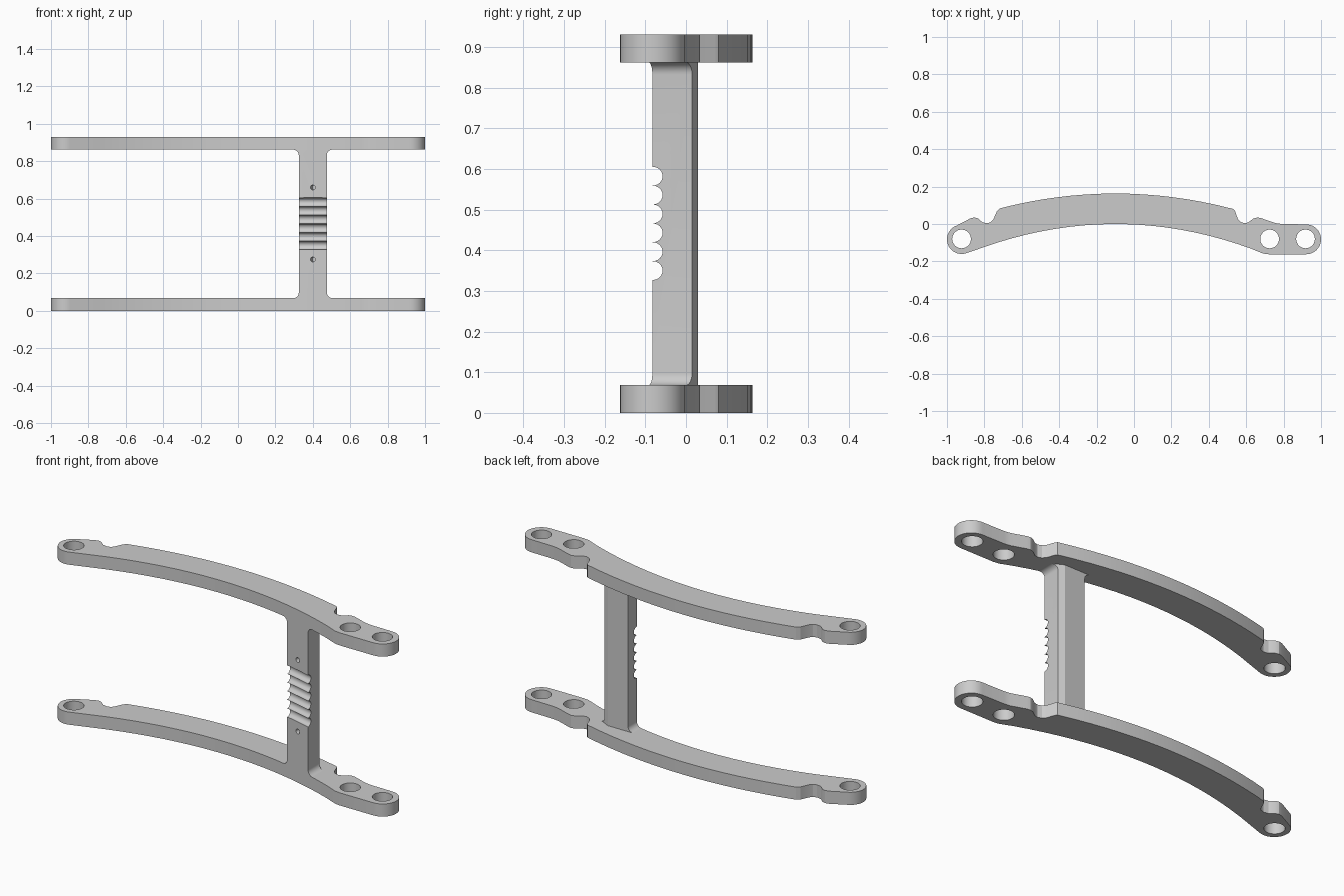
import bpy, bmesh, math
from mathutils import Vector, Matrix

cube = bpy.data.objects.get("Cube")
if cube:
    bpy.data.objects.remove(cube, do_unlink=True)

HEIGHT, THICK = 0.93, 0.068
grey = bpy.data.materials.new("plain grey")
grey.use_nodes = True
GREY = (0.6, 0.6, 0.6, 1)
grey.diffuse_color = GREY
grey.node_tree.nodes["Principled BSDF"].inputs["Base Color"].default_value = GREY


def prism(name, outline, offset):
    """Closed outline of 3D points swept along an offset."""
    bm = bmesh.new()
    face = bm.faces.new([bm.verts.new(p) for p in outline])
    swept = bmesh.ops.extrude_face_region(bm, geom=[face])["geom"]
    bmesh.ops.translate(bm, vec=offset,
                        verts=[g for g in swept if isinstance(g, bmesh.types.BMVert)])
    bmesh.ops.recalc_face_normals(bm, faces=bm.faces)
    return finish(name, bm)


def rod(name, centre, axis, radius, length, sides=32):
    bm = bmesh.new()
    turn = Vector((0, 0, 1)).rotation_difference(Vector(axis)).to_matrix().to_4x4()
    bmesh.ops.create_cone(bm, cap_ends=True, segments=sides, radius1=radius,
                          radius2=radius, depth=length,
                          matrix=Matrix.Translation(centre) @ turn)
    return finish(name, bm)


def finish(name, bm):
    mesh = bpy.data.meshes.new(name)
    bm.to_mesh(mesh)
    bm.free()
    mesh.materials.append(grey)
    obj = bpy.data.objects.new(name, mesh)
    bpy.context.collection.objects.link(obj)
    return obj


def combine(target, tool, operation):
    """Apply a boolean and throw the tool away."""
    tool.hide_render = True
    mod = target.modifiers.new("cut", 'BOOLEAN')
    mod.operation, mod.object, mod.solver = operation, tool, 'EXACT'
    bpy.context.view_layer.objects.active = target
    bpy.ops.object.modifier_apply(modifier=mod.name)
    bpy.data.objects.remove(tool, do_unlink=True)


def smooth(obj):
    bpy.ops.object.select_all(action='DESELECT')
    obj.select_set(True)
    bpy.context.view_layer.objects.active = obj
    bpy.ops.object.shade_smooth_by_angle(angle=math.radians(25))


def arc(cx, cy, r, start, end, steps=12):
    angles = [math.radians(start + (end - start) * i / steps) for i in range(steps + 1)]
    return [(cx + r * math.cos(a), cy + r * math.sin(a)) for a in angles]


def front_curve(x):
    return -(x + 0.1) ** 2 / 4


def back_curve(x):
    return 0.163 - (x + 0.1) ** 2 / 4.8


# Arm plan: front bow, round end, notch, back bow, notch, round end
def steps(a, b, n):
    return [a + (b - a) * i / n for i in range(n + 1)]


plan = [(x, front_curve(x)) for x in steps(-0.725, 0.625, 18)]
plan += [(0.66, -0.146), (0.69, -0.158), (0.72, -0.162)]
plan += arc(0.92, -0.082, 0.08, -90, 90, 20)
plan += [(0.79, 0), (0.755, 0.005), (0.68, 0.031), (0.66, 0.035), (0.64, 0.03),
         (0.61, 0.008), (0.59, 0.004), (0.57, 0.011), (0.555, 0.028),
         (0.54, 0.07), (0.532, 0.08)]
plan += [(x, back_curve(x)) for x in steps(0.515, -0.715, 16)]
plan += [(-0.732, 0.07), (-0.752, 0.025), (-0.765, 0.01), (-0.785, 0.004),
         (-0.81, 0.009), (-0.835, 0.03), (-0.853, 0.035), (-0.875, 0.03)]
plan += arc(-0.922, -0.082, 0.078, 110, 288, 20)

# Two matching arms with pin holes
for name, z in (("lower_arm", 0), ("upper_arm", HEIGHT - THICK)):
    arm = prism(name, [(x, y, z) for x, y in plan], (0, 0, THICK))
    for x in (-0.922, 0.725, 0.917):
        combine(arm, rod("pin_hole", (x, -0.08, z), (0, 0, 1), 0.05, 0.3), 'DIFFERENCE')
    smooth(arm)

# Post: side profile with flared ends, trimmed to a bowed plan
LEFT, RIGHT, FLARE = 0.325, 0.475, 0.03
low, high = THICK + FLARE, HEIGHT - THICK - FLARE
profile = (arc(RIGHT + FLARE, low, FLARE, 270, 180, 8)
           + arc(RIGHT + FLARE, high, FLARE, 180, 90, 8)
           + arc(LEFT - FLARE, high, FLARE, 90, 0, 8)
           + arc(LEFT - FLARE, low, FLARE, 0, -90, 8))
post = prism("post", [(x, -0.2, z) for x, z in profile], (0, 0.4, 0))
post_plan = [(x, front_curve(x)) for x in steps(0.25, 0.55, 4)]
post_plan += [(0.55, -0.0225), (0.445, 0.03), (0.25, 0.03)]
combine(post, prism("post_trim", [(x, y, 0) for x, y in post_plan], (0, 0, HEIGHT)),
        'INTERSECT')

# Finger grooves and small screw holes in the post front
middle = Vector((0.4, front_curve(0.4), 0))
tangent = Vector((1, -0.25, 0)).normalized()
inward = Vector((0.25, 1, 0)).normalized()
for i in range(6):
    z = 0.35 + 0.0464 * i
    combine(post, rod("groove", middle + Vector((0, 0, z)), tangent, 0.023, 0.4, 24),
            'DIFFERENCE')
for z in (0.275, 0.66):
    combine(post, rod("screw_hole", middle + Vector((0, 0, z)), inward, 0.013, 0.08, 16),
            'DIFFERENCE')
smooth(post)
